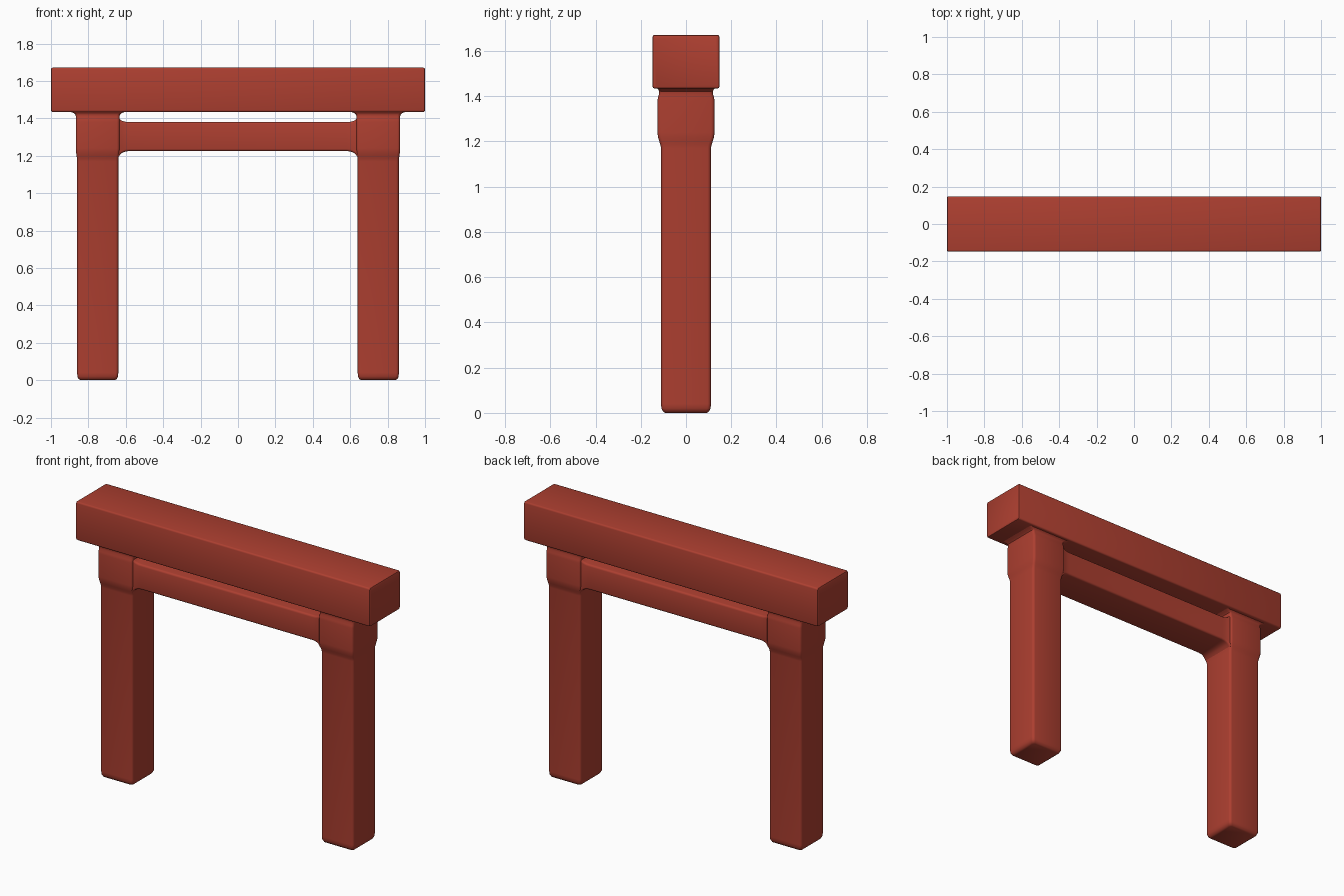
import bpy, bmesh, math

if "Cube" in bpy.data.objects:
    bpy.data.objects.remove(bpy.data.objects["Cube"])

red = bpy.data.materials.new("red_paint")
red.diffuse_color = (0.42, 0.05, 0.03, 1)
red.use_nodes = True
red.node_tree.nodes["Principled BSDF"].inputs["Base Color"].default_value = red.diffuse_color


def ring(hu, hv, r, steps=3):
    """Rounded rectangle outline, counter-clockwise."""
    pts = []
    for k, (su, sv) in enumerate([(1, 1), (-1, 1), (-1, -1), (1, -1)]):
        for i in range(steps + 1):
            a = math.radians(90 * k + 90 * i / steps)
            pts.append((su * (hu - r) + r * math.cos(a), sv * (hv - r) + r * math.sin(a)))
    return pts


def loft(name, rings):
    """Skin a closed solid through a list of equal-length 3D outlines."""
    bm = bmesh.new()
    loops = [[bm.verts.new(p) for p in pts] for pts in rings]
    for a, b in zip(loops, loops[1:]):
        for i in range(len(a)):
            j = (i + 1) % len(a)
            bm.faces.new((a[i], a[j], b[j], b[i]))
    bm.faces.new(loops[0][::-1])
    bm.faces.new(loops[-1])
    bmesh.ops.recalc_face_normals(bm, faces=bm.faces)
    mesh = bpy.data.meshes.new(name)
    bm.to_mesh(mesh)
    bm.free()
    ob = bpy.data.objects.new(name, mesh)
    bpy.context.collection.objects.link(ob)
    mesh.materials.append(red)
    bpy.ops.object.select_all(action='DESELECT')
    bpy.context.view_layer.objects.active = ob
    ob.select_set(True)
    bpy.ops.object.shade_smooth_by_angle(angle=math.radians(35))
    return ob


# Posts: rounded foot, swollen collar around the rail, flare under the beam
# (height, half width x, half depth y)
post = [(0, .092, .092), (.006, .102, .102), (.02, .109, .109), (.04, .11, .11),
        (1.17, .11, .11), (1.185, .111, .113), (1.20, .113, .118), (1.22, .116, .124),
        (1.24, .117, .126), (1.38, .117, .126), (1.395, .117, .124), (1.41, .117, .119),
        (1.42, .119, .119), (1.428, .128, .121), (1.434, .145, .127), (1.44, .155, .13)]
for side, label in ((-1, "left"), (1, "right")):
    loft(label + "_post", [[(side * .75 + u, v, z) for u, v in ring(hx, hy, .015)]
                           for z, hx, hy in post])

# Tie rail: straight middle, filleted into the posts
# (distance from centre, half depth y, bottom z, top z)
half = [(.58, .11, 1.225, 1.38), (.60, .111, 1.223, 1.381), (.615, .112, 1.218, 1.385),
        (.627, .114, 1.21, 1.391), (.637, .115, 1.197, 1.401), (.645, .113, 1.185, 1.41)]
stations = [(-x, *rest) for x, *rest in reversed(half)] + half
loft("tie_rail", [[(x, u, (lo + hi) / 2 + v) for u, v in ring(hy, (hi - lo) / 2, .012)]
                  for x, hy, lo, hi in stations])

# Top beam: long block with softened edges
ends = [(-1, .008), (-.997, .002), (-.99, 0), (.99, 0), (.997, .002), (1, .008)]
loft("top_beam", [[(x, u, 1.5525 + v) for u, v in ring(.148 - d, .1185 - d, .01)]
                  for x, d in ends])
